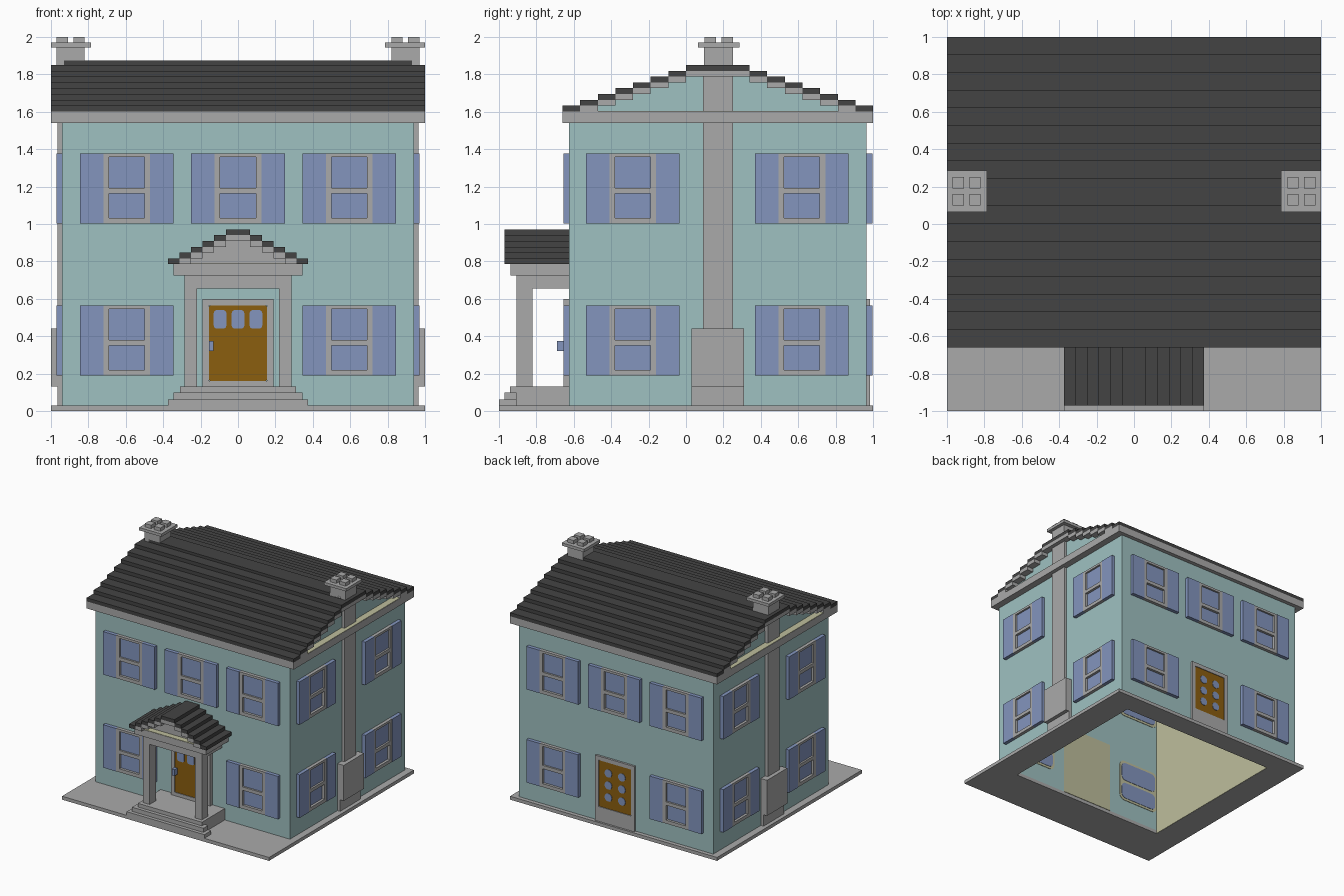
import bpy, bmesh, math
from mathutils import Matrix, Vector

old = bpy.data.objects.get("Cube")
if old:
    bpy.data.objects.remove(old, do_unlink=True)


def material(name, rgb):
    lin = [((c / 255 + 0.055) / 1.055) ** 2.4 for c in rgb] + [1.0]
    m = bpy.data.materials.new(name)
    m.use_nodes = True
    m.diffuse_color = lin
    bsdf = m.node_tree.nodes["Principled BSDF"]
    bsdf.inputs["Base Color"].default_value = lin
    bsdf.inputs["Roughness"].default_value = 0.8
    return m


TEAL = material("pale teal", (159, 193, 193))
GREY = material("light grey", (170, 170, 170))
DARK = material("charcoal", (68, 68, 68))
BLUE = material("slate blue", (131, 149, 190))
BROWN = material("door brown", (139, 94, 15))
CREAM = material("cream", (190, 190, 156))


def finish(name, bm, mat, place=None):
    bmesh.ops.recalc_face_normals(bm, faces=bm.faces)
    me = bpy.data.meshes.new(name)
    bm.to_mesh(me)
    bm.free()
    me.materials.append(mat)
    ob = bpy.data.objects.new(name, me)
    bpy.context.collection.objects.link(ob)
    if place:
        ob.matrix_world = place
    return ob


def boxes(name, mat, *spans, place=None):
    """One object made of boxes, each given as (x0, x1, y0, y1, z0, z1)."""
    bm = bmesh.new()
    for x0, x1, y0, y1, z0, z1 in spans:
        mid = Vector((x0 + x1, y0 + y1, z0 + z1)) / 2
        size = Matrix.Diagonal((x1 - x0, y1 - y0, z1 - z0, 1))
        bmesh.ops.create_cube(bm, size=1, matrix=Matrix.Translation(mid) @ size)
    return finish(name, bm, mat, place)


def rounded(name, mat, spans, r, y0, y1, place=None):
    """Upright plates with rounded corners, each given as (x0, x1, z0, z1)."""
    bm = bmesh.new()
    for x0, x1, z0, z1 in spans:
        pts = []
        for i, (cx, cz) in enumerate([(x1 - r, z1 - r), (x0 + r, z1 - r),
                                      (x0 + r, z0 + r), (x1 - r, z0 + r)]):
            for j in range(5):
                a = math.radians(90 * i + 22.5 * j)
                pts.append((cx + r * math.cos(a), cz + r * math.sin(a)))
        face = bm.faces.new([bm.verts.new((x, y0, z)) for x, z in pts])
        ext = bmesh.ops.extrude_face_region(bm, geom=[face])["geom"]
        bmesh.ops.translate(bm, vec=(0, y1 - y0, 0),
                            verts=[v for v in ext if isinstance(v, bmesh.types.BMVert)])
    bmesh.ops.remove_doubles(bm, verts=bm.verts, dist=1e-5)
    return finish(name, bm, mat, place)


# Wall planes
WX, FRONT, BACK = 0.94, -0.625, 0.965
IX, IF, IB = 0.76, -0.61, 0.82

# Base ring, open in the middle
boxes("base_slab", GREY, (-1, 1, -1, IF, 0, .03), (-1, 1, IB, 1, 0, .03),
      (-1, -IX, IF, IB, 0, .03), (IX, 1, IF, IB, 0, .03))

# Walls and interior lining
boxes("walls", TEAL, (-WX, WX, FRONT, IF, .03, 1.54), (-WX, WX, IB, BACK, .03, 1.54),
      (-WX, -IX, IF, IB, .03, 1.54), (IX, WX, IF, IB, .03, 1.54))
boxes("interior_lining", CREAM, (-IX, -IX + .004, IF, IB, .001, 1.54),
      (IX - .004, IX, IF, IB, .001, 1.54), (-IX, IX, IB - .004, IB, .001, 1.54),
      (-IX, IX, IF, IB, 1.53, 1.54))
boxes("inner_door_trim", CREAM, (-.25, .25, IF, IF + .004, .03, .66))
for s in (-1, 1):
    for z in (.19, 1.0):
        c = s * .555
        rounded("inner_window_trim", CREAM, [(c - .2, c + .2, z, z + .375)], .05, IF, IF + .004)
        rounded("inner_window_pane", BLUE, [(c - .18, c + .18, z + .02, z + .165),
                                            (c - .18, c + .18, z + .19, z + .355)], .04, IF, IF + .007)


# Windows with shutters
def window(u, z, wall, angle):
    m = Matrix.Rotation(math.radians(angle), 4, 'Z') @ Matrix.Translation((u, -wall, z))
    h = .375
    boxes("window_shutters", BLUE, (-.25, -.125, -.031, 0, 0, h), (.125, .25, -.031, 0, 0, h), place=m)
    boxes("window_frame", GREY, (-.125, -.095, -.028, 0, 0, h), (.095, .125, -.028, 0, 0, h),
          (-.095, .095, -.028, 0, 0, .03), (-.095, .095, -.028, 0, .16, .19),
          (-.095, .095, -.028, 0, .355, h), place=m)
    boxes("window_panes", BLUE, (-.095, .095, -.006, 0, .03, .16),
          (-.095, .095, -.012, 0, .19, .355), place=m)


for wall, angle in ((-FRONT, 0), (BACK, 180)):
    for u in (-.595, 0, .595):
        window(u, 1.003, wall, angle)
        if u:
            window(u, .19, wall, angle)
for side in (1, -1):
    for y in (-.285, .62):
        for z in (.19, 1.003):
            window(side * y, z, WX, side * 90)


# Doors
def door(name, m, z0, panes, r, depth):
    boxes(name + "_frame", GREY, (-.19, -.155, -depth, 0, z0, .6), (.155, .19, -depth, 0, z0, .6),
          (-.155, .155, -depth, 0, .565, .6), (-.155, .155, -depth, 0, z0, .16), place=m)
    rounded(name + "_panel", BROWN, [(-.155, .155, .16, .565)], .012, -depth + .006, 0, m)
    rounded(name + "_panes", BLUE, panes, r, -depth + .002, -depth + .006, m)


door("front_door", Matrix.Translation((0, FRONT, 0)), .13,
     [(c - .034, c + .034, .44, .54) for c in (-.096, 0, .096)], .018, .031)
boxes("front_door_handle", BLUE, (-.155, -.13, -.69, -.645, .32, .375))
door("back_door", Matrix.Rotation(math.pi, 4, 'Z') @ Matrix.Translation((0, -BACK, 0)), .03,
     [(c - .035, c + .035, z - .035, z + .035) for c in (-.065, .065) for z in (.26, .365, .47)],
     .034, .018)


# Stepped roofs: a = across the slope, b = along the ridge
def stepped_roof(name, mid, half, step, n, z0, dz, b0, b1, g0, g1, gable, along_x):
    def span(a0, a1, p, q, k):
        z = (z0 + dz * k, z0 + dz * (k + 1))
        return (p, q, a0, a1, *z) if along_x else (a0, a1, p, q, *z)
    tiles, trim, fill = [], [], []
    for k in range(n):
        e = [half - step * (k + i) for i in range(3)]
        if k == n - 1:
            tiles.append(span(mid - e[0], mid + e[0], b0, b1, k))
            continue
        for s in (-1, 1):
            tiles.append(span(*sorted((mid + s * e[0], mid + s * e[1])), b0, b1, k))
        if k == n - 2:
            trim.append(span(mid - e[1], mid + e[1], b0, b1, k))
            continue
        for s in (-1, 1):
            trim.append(span(*sorted((mid + s * e[1], mid + s * e[2])), b0, b1, k))
        fill.append(span(mid - e[2], mid + e[2], g0, g1, k))
    boxes(name + "_tiles", DARK, *tiles)
    boxes(name + "_trim", GREY, *trim)
    boxes(name + "_gable", gable, *fill)


RY = .17
boxes("eaves_beam", GREY, (-1, 1, -.66, 1.0, 1.54, 1.602))
boxes("eaves_ledge", CREAM, *[(*sorted((s * WX, s * .998)), -.47, .81, 1.602, 1.605) for s in (-1, 1)])
stepped_roof("roof", RY, .83, .0943, 8, 1.602, .031, -1, 1, -WX, WX, TEAL, True)
boxes("ridge_cap", DARK, (-.93, .93, RY - .075, RY + .075, 1.85, 1.873))

# Chimneys on both end walls
for s in (-1, 1):
    def out(x0, x1, *rest):
        return (*sorted((s * x0, s * x1)), *rest)
    boxes("chimney_stack", GREY, out(.93, .966, .09, .25, .44, 1.83),
          out(.93, .966, .03, .31, .03, .13), out(.93, 1.0, .03, .31, .13, .44))
    boxes("chimney_top", GREY, out(.82, .97, .095, .25, 1.84, 1.945),
          out(.785, 1.0, .065, .285, 1.945, 1.97))
    boxes("chimney_pots", GREY, *[out(x, x + .06, y, y + .06, 1.97, 2.0)
                                  for x in (.82, .91) for y in (.1, .19)])

# Porch
boxes("porch_floor", GREY, (-.31, .31, -.905, FRONT, .03, .13))
boxes("porch_steps", GREY, (-.375, .375, -1, -.905, .03, .062),
      (-.345, .345, -.97, -.905, .062, .098), (-.31, .31, -.94, -.905, .098, .13))
boxes("porch_columns", GREY, *[(*sorted((s * .22, s * .285)), -.905, -.82, .13, .655) for s in (-1, 1)])
boxes("porch_beam", GREY, (-.285, .285, -.905, FRONT, .655, .725),
      (-.345, .345, -.937, FRONT, .725, .785))
boxes("porch_ledge", CREAM, (-.25, .25, -.935, -.885, .785, .788))
stepped_roof("porch_roof", 0, .375, .062, 6, .785, .031, -.97, FRONT, -.885, FRONT, GREY, False)
